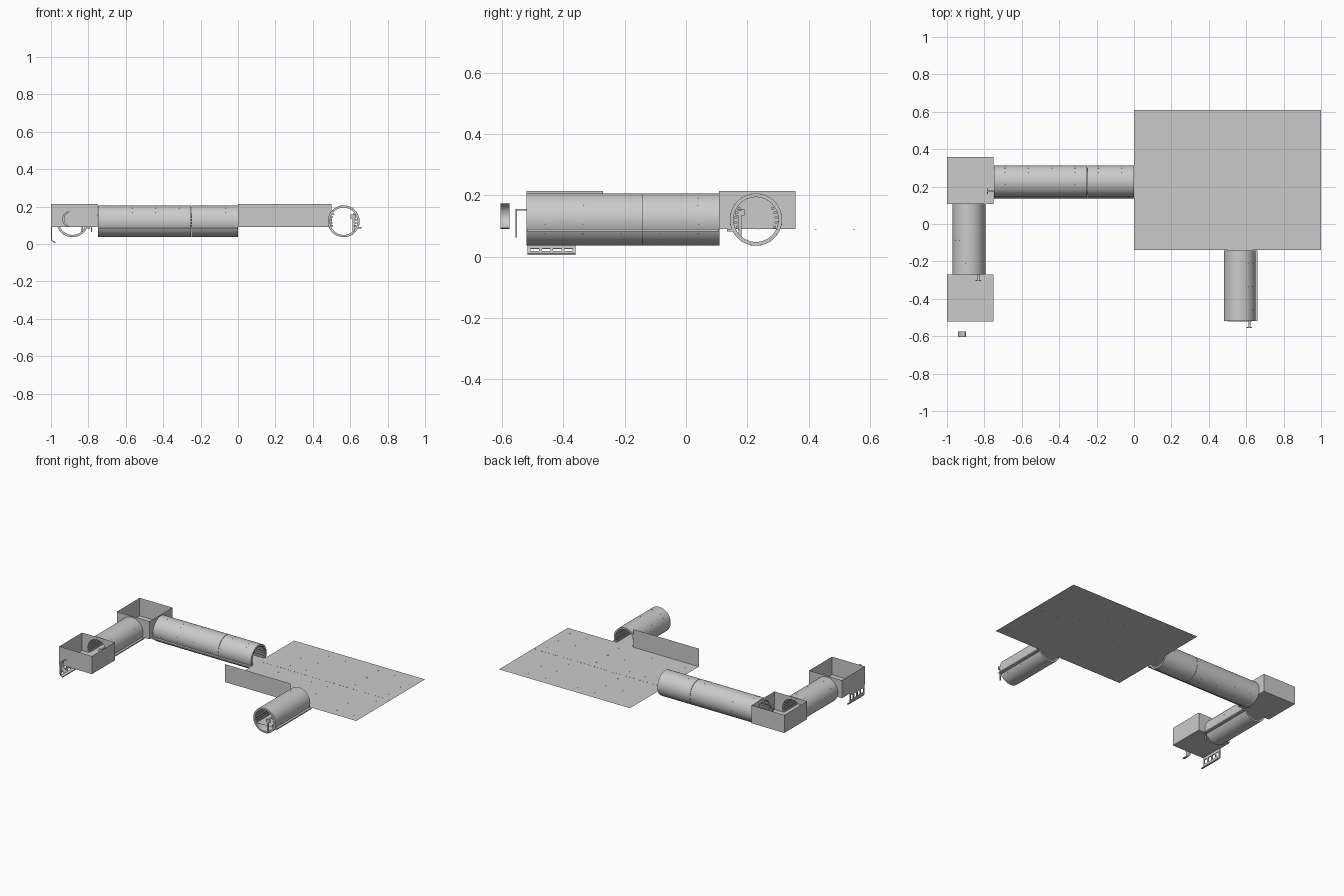
import bpy, bmesh
from math import sin, cos, pi, radians
from mathutils import Matrix, Vector

if "Cube" in bpy.data.objects:
    bpy.data.objects.remove(bpy.data.objects["Cube"])

R, RI, CZ, FLOOR, TOP = 0.085, 0.073, 0.121, 0.09, 0.214


def finish(name, bm, mat=None, smooth=False):
    bmesh.ops.recalc_face_normals(bm, faces=bm.faces)
    if mat:
        bmesh.ops.transform(bm, matrix=mat, verts=bm.verts)
    me = bpy.data.meshes.new(name)
    bm.to_mesh(me)
    bm.free()
    ob = bpy.data.objects.new(name, me)
    bpy.context.collection.objects.link(ob)
    if smooth:
        bpy.context.view_layer.objects.active = ob
        ob.select_set(True)
        bpy.ops.object.shade_smooth_by_angle(angle=radians(35))
        ob.select_set(False)
    return ob


def add_box(bm, x0, x1, y0, y1, z0, z1):
    m = Matrix.Translation(((x0 + x1) / 2, (y0 + y1) / 2, (z0 + z1) / 2)) @ \
        Matrix.Diagonal((x1 - x0, y1 - y0, z1 - z0, 1))
    bmesh.ops.create_cube(bm, size=1, matrix=m)


def add_face(bm, pts):
    bm.faces.new([bm.verts.new(p) for p in pts])


def add_rod(bm, a, b, r, n=8):
    a, b = Vector(a), Vector(b)
    d = b - a
    m = Matrix.Translation((a + b) / 2) @ d.to_track_quat('Z', 'Y').to_matrix().to_4x4()
    bmesh.ops.create_cone(bm, cap_ends=True, segments=n, radius1=r, radius2=r, depth=d.length, matrix=m)


def add_extrusion(bm, prof, y0, y1):
    """Extrude a closed x-z outline along y."""
    f = bm.faces.new([bm.verts.new((x, y0, z)) for x, z in prof])
    res = bmesh.ops.extrude_face_region(bm, geom=[f])
    vs = [g for g in res["geom"] if isinstance(g, bmesh.types.BMVert)]
    bmesh.ops.translate(bm, verts=vs, vec=(0, y1 - y0, 0))


def tube_section(bm, y0, y1, n=64):
    rings = []
    for r, y in ((R, y0), (R, y1), (RI, y1), (RI, y0)):
        rings.append([bm.verts.new((r * cos(2 * pi * i / n), y, CZ + r * sin(2 * pi * i / n))) for i in range(n)])
    for k in range(4):
        a, b = rings[k], rings[(k + 1) % 4]
        for i in range(n):
            bm.faces.new((a[i], a[(i + 1) % n], b[(i + 1) % n], b[i]))


def corridor(name, loc, angle, sections):
    """Tube running from local y = 0, with deck, side rail, conduits and grab handle."""
    mat = Matrix.Translation(loc) @ Matrix.Rotation(angle, 4, 'Z')
    length = sum(sections)
    bm = bmesh.new()
    y = 0
    for s in sections:
        tube_section(bm, y + 0.001, y + s - 0.001)
        y += s
    finish(name + "_shell", bm, mat, True)

    bm = bmesh.new()
    w = (RI ** 2 - (CZ - FLOOR) ** 2) ** 0.5
    add_face(bm, [(-w, 0, FLOOR), (w, 0, FLOOR), (w, length, FLOOR), (-w, length, FLOOR)])
    finish(name + "_deck", bm, mat)

    # outer service rail on one side
    bm = bmesh.new()
    add_box(bm, 0.074, 0.095, 0.002, length - 0.002, FLOOR - 0.008, FLOOR)
    finish(name + "_side_rail", bm, mat)

    # conduits along the inner side walls
    bm = bmesh.new()
    for side in (-1, 1):
        for k in range(5):
            t = radians(-22 + 14 * k)
            x, z = side * 0.066 * cos(t), CZ + 0.066 * sin(t)
            add_rod(bm, (x, 0.004, z), (x, length - 0.004, z), 0.005)
    finish(name + "_conduits", bm, mat, True)

    # rivet seams around the shell
    bm = bmesh.new()
    y = 0.06
    while y < length - 0.03:
        for k in range(16):
            t = 2 * pi * (k + 0.5) / 16
            d = Vector((cos(t), 0, sin(t)))
            c = Vector((0, y, CZ))
            add_rod(bm, c + d * (R - 0.001), c + d * (R + 0.0008), 0.0022, 6)
        y += 0.125
    finish(name + "_rivets", bm, mat)

    # grab handle at the outer end
    bm = bmesh.new()
    x = 0.052
    add_box(bm, x - 0.006, x + 0.006, -0.034, 0.02, 0.151, 0.156)
    add_box(bm, x - 0.015, x + 0.015, -0.036, -0.030, 0.135, 0.156)
    add_box(bm, x - 0.005, x + 0.005, -0.036, -0.031, 0.063, 0.14)
    finish(name + "_grab_handle", bm, mat)


def room(name, x0, x1, y0, y1, doors):
    """Open-topped room; doors maps a wall side to the centre of its arched opening."""
    bm = bmesh.new()
    add_face(bm, [(x0, y0, FLOOR), (x1, y0, FLOOR), (x1, y1, FLOOR), (x0, y1, FLOOR)])
    t0 = math_asin((FLOOR - CZ) / RI)
    for side in ("left", "right", "front", "back"):
        along_x = side in ("front", "back")
        a, b = (x0, x1) if along_x else (y0, y1)
        fixed = {"left": x0, "right": x1, "front": y0, "back": y1}[side]
        out = [(b, FLOOR), (b, TOP), (a, TOP), (a, FLOOR)]
        if side in doors:
            n = 28
            for k in range(n + 1):
                t = pi - t0 - (pi - 2 * t0) * k / n
                out.append((doors[side] + RI * cos(t), CZ + RI * sin(t)))
        add_face(bm, [(u, fixed, z) if along_x else (fixed, u, z) for u, z in out])
    finish(name, bm)


from math import asin as math_asin

# corridors
corridor("long_corridor", (-0.75, 0.228, 0), -pi / 2, (0.5, 0.25))
corridor("west_corridor", (-0.885, -0.27, 0), 0, (0.38,))
corridor("south_corridor", (0.565, -0.52, 0), 0, (0.38,))

# rooms
room("corner_room", -1, -0.75, 0.108, 0.357, {"right": 0.228, "front": -0.885})
room("end_room", -1, -0.75, -0.52, -0.27, {"back": -0.885})

# main hall deck and its partial wall
bm = bmesh.new()
add_face(bm, [(0, -0.14, FLOOR), (1, -0.14, FLOOR), (1, 0.61, FLOOR), (0, 0.61, FLOOR)])
finish("hall_deck", bm)
bm = bmesh.new()
add_face(bm, [(0, -0.14, FLOOR), (0.5, -0.14, FLOOR), (0.5, -0.14, TOP), (0, -0.14, TOP)])
finish("hall_wall", bm)

# small deck studs and dashed centre seam
bm = bmesh.new()
for i in range(8):
    for j in range(6):
        x, y = 0.0625 + i * 0.125, -0.0775 + j * 0.125
        add_box(bm, x - 0.003, x + 0.003, y - 0.003, y + 0.003, FLOOR - 0.0008, FLOOR + 0.0008)
for i in range(40):
    x = 0.0125 + i * 0.025
    add_box(bm, x - 0.006, x + 0.006, 0.233, 0.237, FLOOR - 0.0008, FLOOR + 0.0008)
finish("deck_studs", bm)

# curved frame hanging below the end room
def hook(t0, t1, n=8):
    def point(t, off):
        if t < 0.5:
            return (-1 + off, 0.095 - 0.13 * t)
        a = (t - 0.5) * 2 * pi / 2
        r = 0.025 - off
        return (-0.975 - r * cos(a), 0.03 - r * sin(a)) if a < pi / 2 else (-0.975 + (a - pi / 2) * 0.006, 0.03 - r)
    ts = [t0 + (t1 - t0) * k / n for k in range(n + 1)]
    return [point(t, 0) for t in ts] + [point(t, 0.006) for t in reversed(ts)]

bm = bmesh.new()
for a, b in ((0, 0.18), (0.42, 0.56), (0.72, 1)):
    add_extrusion(bm, hook(a, b), -0.516, -0.36)
for k in range(5):
    y = -0.516 + k * 0.0365
    add_extrusion(bm, hook(0, 1, 14), y, y + 0.01)
finish("hanging_frame", bm)

# loose crescent bracket in front of the end room
bm = bmesh.new()
n = 16
outer = [(-0.897 + 0.043 * cos(t), 0.132 + 0.043 * sin(t))
         for t in (radians(100 + 160 * k / n) for k in range(n + 1))]
inner = [(-0.889 + 0.040 * cos(t), 0.132 + 0.040 * sin(t))
         for t in (radians(255 - 150 * k / n) for k in range(n + 1))]
add_extrusion(bm, outer + inner, -0.605, -0.575)
finish("crescent_bracket", bm, None, True)
